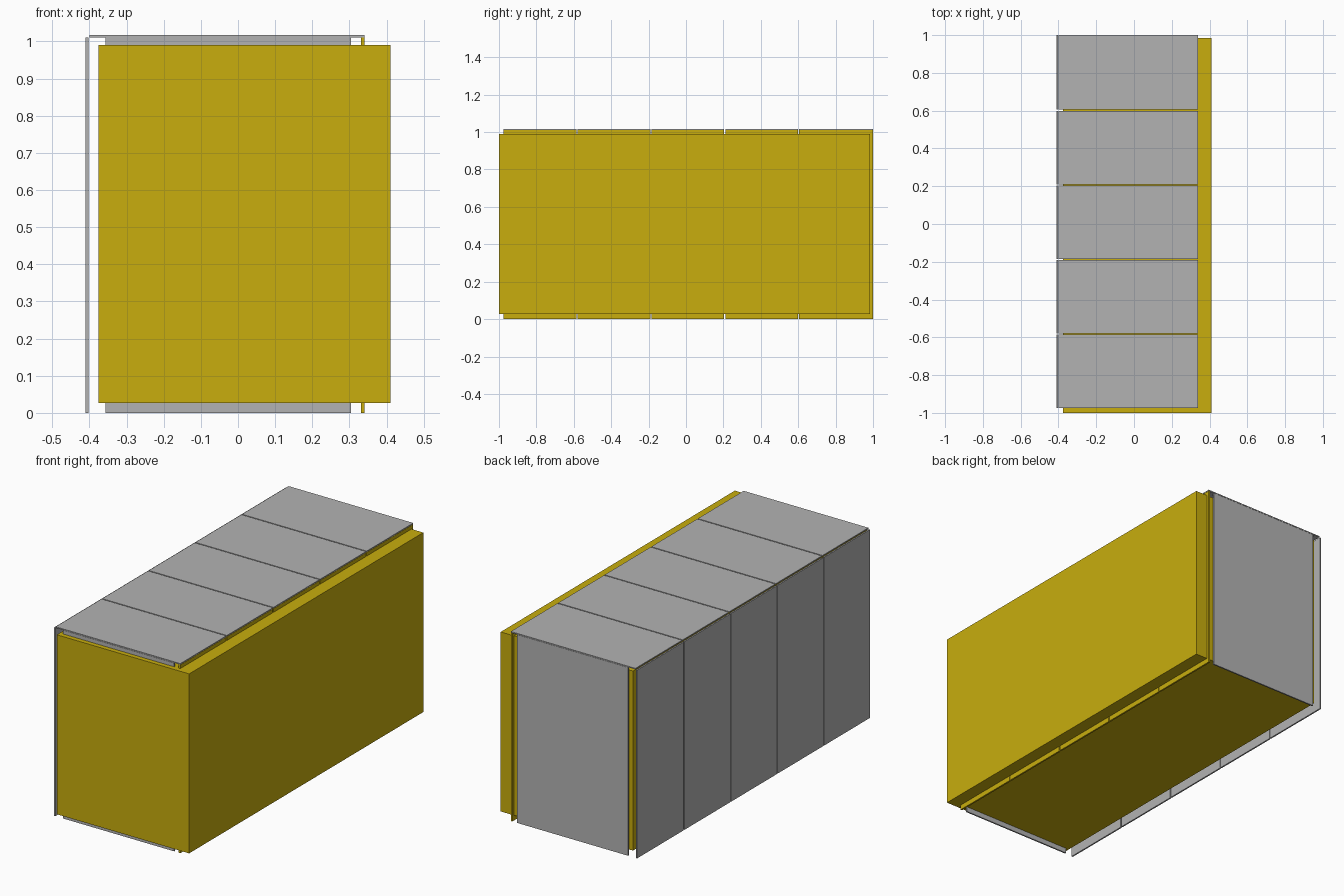
import bpy

if "Cube" in bpy.data.objects:
    bpy.data.objects.remove(bpy.data.objects["Cube"], do_unlink=True)


def make_material(name, colour):
    mat = bpy.data.materials.new(name)
    mat.use_nodes = True
    mat.diffuse_color = colour
    mat.node_tree.nodes["Principled BSDF"].inputs["Base Color"].default_value = colour
    return mat


yellow = make_material("yellow", (0.58, 0.42, 0.004, 1))
grey = make_material("light grey", (0.45, 0.45, 0.45, 1))


def box(name, xs, ys, zs, mat):
    """Flat-sided block between the given limits on each axis."""
    bpy.ops.mesh.primitive_cube_add(
        size=1, location=[(a + b) / 2 for a, b in (xs, ys, zs)])
    obj = bpy.context.object
    obj.name = name
    obj.scale = [b - a for a, b in (xs, ys, zs)]
    bpy.ops.object.transform_apply(location=False, rotation=False, scale=True)
    obj.data.materials.append(mat)
    return obj


# Solid body
box("main_body", (-0.375, 0.41), (-1, 0.985), (0.027, 0.99), yellow)

# Rows of five cladding panels with narrow seams
START, PITCH, SEAM = -0.975, 0.395, 0.006
HEIGHT = (0, 1.01)
for i in range(5):
    y = START + i * PITCH
    ys = (y, y + PITCH - (SEAM if i < 4 else 0))
    box(f"roof_panel_{i + 1}", (-0.4, 0.34), ys, (1.011, 1.017), grey)
    box(f"right_side_panel_{i + 1}", (-0.41, -0.402), ys, HEIGHT, grey)
    box(f"left_side_panel_{i + 1}", (0.331, 0.34), ys, HEIGHT, yellow)

# End panels
box("front_panel", (-0.357, 0.304), (-0.975, -0.967), HEIGHT, grey)
box("back_panel", (-0.357, 0.304), (0.992, 1), HEIGHT, grey)
